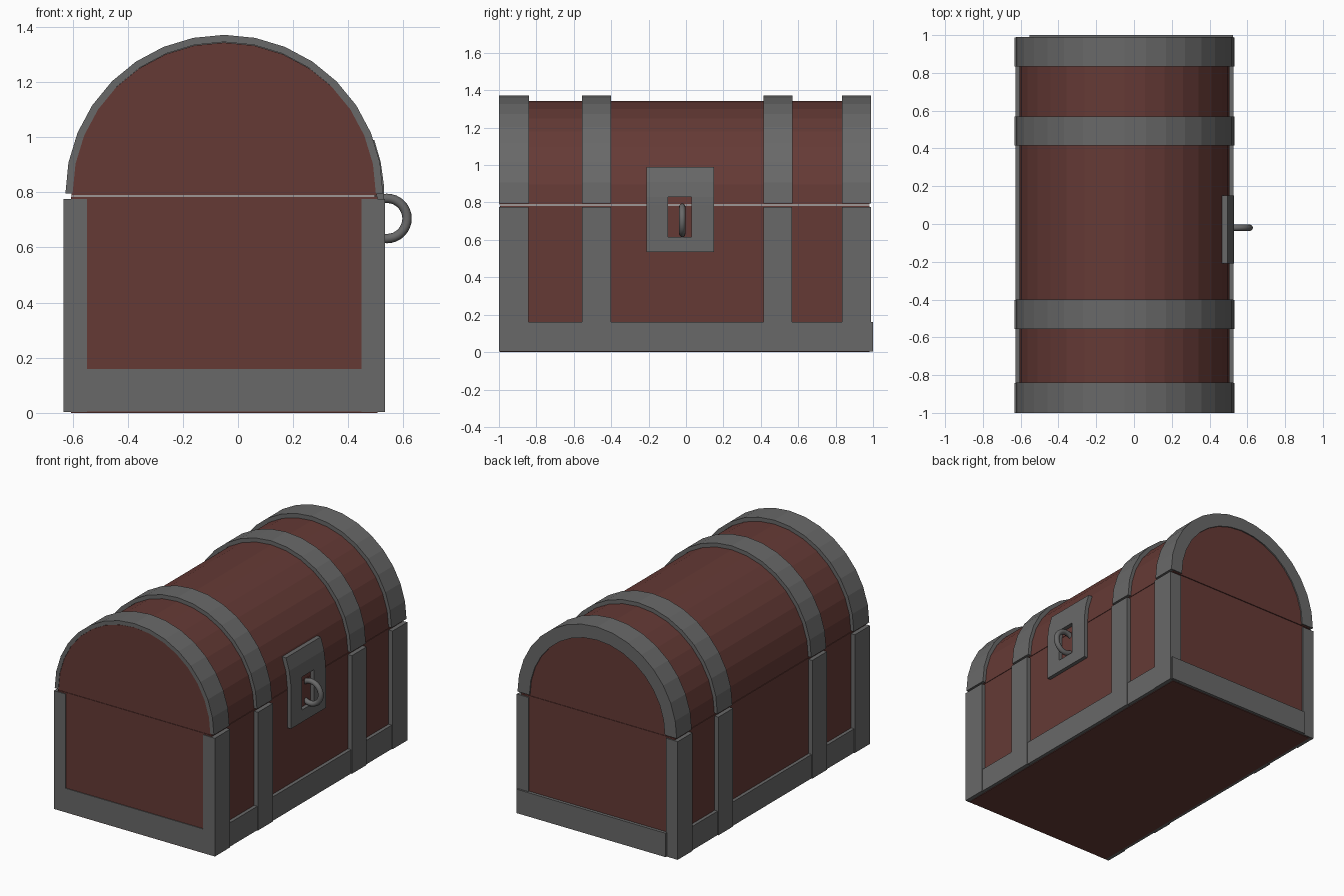
import bpy, bmesh
from math import cos, sin, pi, sqrt

if "Cube" in bpy.data.objects:
    bpy.data.objects.remove(bpy.data.objects["Cube"])

CX, LID_Z = -0.05, 0.79


def material(name, rgb):
    m = bpy.data.materials.new(name)
    m.diffuse_color = (*rgb, 1)
    m.use_nodes = True
    m.node_tree.nodes["Principled BSDF"].inputs["Base Color"].default_value = m.diffuse_color
    return m


WOOD = material("red_wood", (0.13, 0.042, 0.036))
IRON = material("dark_iron", (0.14, 0.14, 0.14))


def finish(name, bm, mat):
    bmesh.ops.recalc_face_normals(bm, faces=bm.faces[:])
    me = bpy.data.meshes.new(name)
    bm.to_mesh(me)
    bm.free()
    ob = bpy.data.objects.new(name, me)
    bpy.context.collection.objects.link(ob)
    me.materials.append(mat)
    return ob


def prism(name, profile, y0, y1, mat):
    """Extrude an x-z outline along y."""
    bm = bmesh.new()
    face = bm.faces.new([bm.verts.new((x, y0, z)) for x, z in profile])
    out = bmesh.ops.extrude_face_region(bm, geom=[face])
    for v in out["geom"]:
        if isinstance(v, bmesh.types.BMVert):
            v.co.y = y1
    return finish(name, bm, mat)


def box(name, x0, x1, y0, y1, z0, z1, mat):
    return prism(name, [(x0, z0), (x1, z0), (x1, z1), (x0, z1)], y0, y1, mat)


def arc(r, z, n=16):
    return [(CX + r * cos(pi * i / n), z + r * sin(pi * i / n)) for i in range(n + 1)]


# wooden body and barrel lid
box("chest_body", -0.605, 0.505, -0.995, 0.98, 0, 0.785, WOOD)
prism("lid", arc(0.555, LID_Z - 0.002), -0.997, 0.982, WOOD)

# lid bands; the rear one wraps over the end
bands = [(-1, -0.84, 0.55), (-0.555, -0.4, 0.55), (0.415, 0.57, 0.55), (0.835, 0.99, 0.49)]
for i, (y0, y1, inner) in enumerate(bands):
    prism(f"lid_band_{i}", arc(0.576, 0.795) + arc(inner, 0.795)[::-1], y0, y1, IRON)

# upright straps on both long sides, deeper at the corners
for i, (y0, y1, _) in enumerate(bands):
    depth = 0.085 if i in (0, 3) else 0.04
    box(f"right_strap_{i}", 0.533 - depth, 0.533, y0, y1 - 0.002, 0.003, 0.776, IRON)
    box(f"left_strap_{i}", -0.632, -0.632 + depth, y0, y1 - 0.002, 0.003, 0.776, IRON)

# base strips on all four sides
box("right_base_strip", 0.49, 0.528, -0.95, 0.95, 0.004, 0.16, IRON)
box("left_base_strip", -0.627, -0.59, -0.95, 0.95, 0.004, 0.16, IRON)
box("front_base_strip", -0.56, 0.46, -1.0, -0.96, 0.005, 0.16, IRON)
box("back_base_strip", -0.553, 0.525, 0.96, 1.0, 0.004, 0.16, IRON)

# lock plate with keyhole opening, bent to follow the lid
ys = [-0.21, -0.095, 0.03, 0.15]
zs = [0.535, 0.615, 0.79, 0.83, 0.91, 0.99]
bm = bmesh.new()
grid = []
for z in zs:
    x = CX + sqrt(0.58 ** 2 - max(0, z - LID_Z) ** 2)
    grid.append([bm.verts.new((x, y, z)) for y in ys])
for r in range(5):
    for c in range(3):
        if not (c == 1 and r in (1, 2)):
            bm.faces.new((grid[r][c], grid[r][c + 1], grid[r + 1][c + 1], grid[r + 1][c]))
back = bmesh.ops.extrude_face_region(bm, geom=bm.faces[:], use_keep_orig=True)
for v in back["geom"]:
    if isinstance(v, bmesh.types.BMVert):
        v.co.x -= 0.035
finish("lock_plate", bm, IRON)

# pull ring
bpy.ops.mesh.primitive_torus_add(major_segments=32, minor_segments=12, major_radius=0.073,
                                 minor_radius=0.017, location=(0.54, -0.02, 0.705),
                                 rotation=(pi / 2, 0, 0))
ring = bpy.context.object
ring.name = "pull_ring"
ring.data.materials.append(IRON)
bpy.ops.object.shade_smooth()
